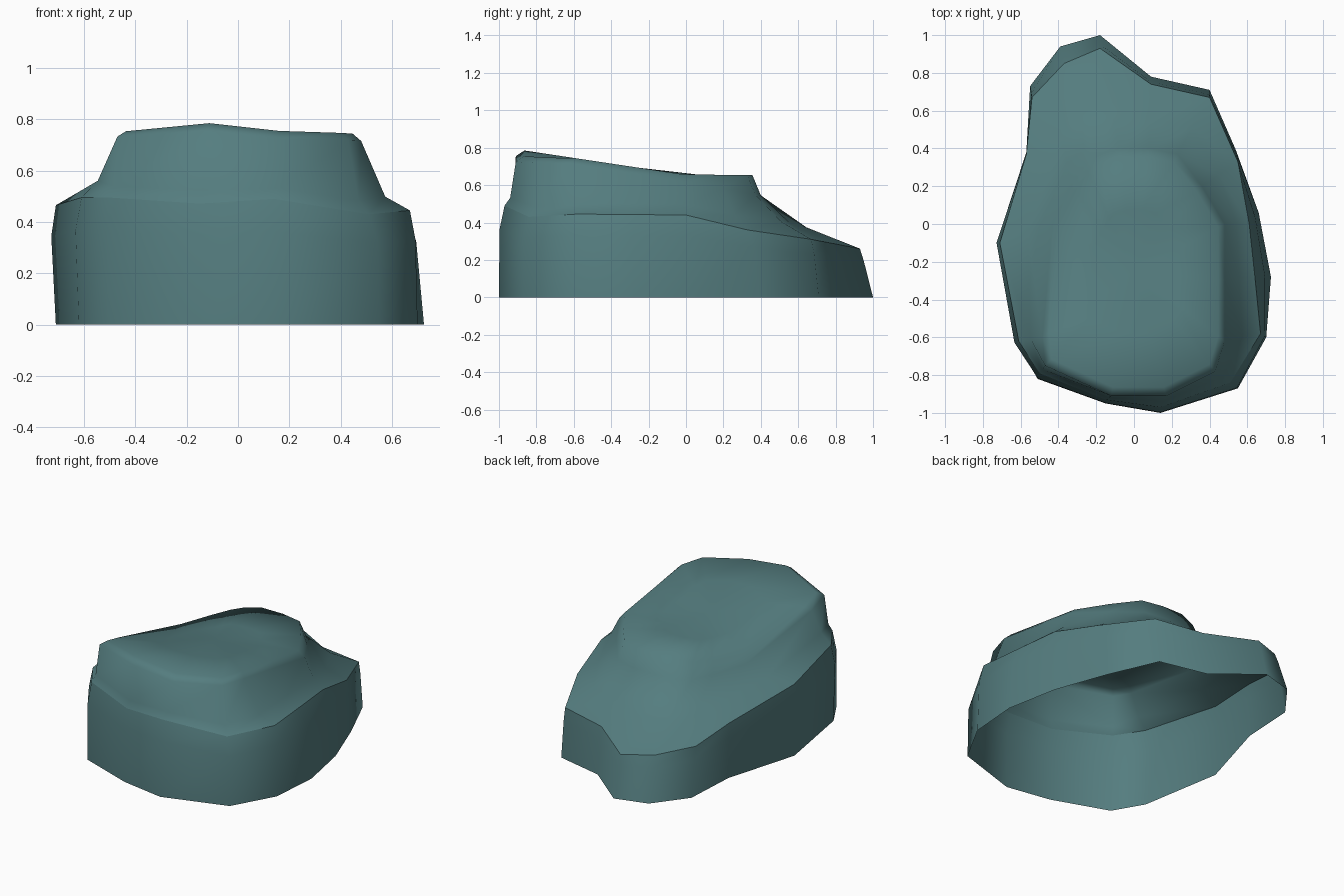
import bpy, bmesh

if "Cube" in bpy.data.objects:
    bpy.data.objects.remove(bpy.data.objects["Cube"])

# Plan outlines, anticlockwise from the narrow back tip
BASE = [(-.18, 1.0), (-.39, .94), (-.55, .73), (-.57, .38), (-.71, -.10), (-.62, -.63),
        (-.51, -.82), (-.15, -.95), (.14, -1.0), (.55, -.87), (.70, -.60), (.725, -.28),
        (.66, .06), (.54, .39), (.40, .71), (.09, .78)]
RIM = [(-.18, .93), (-.37, .85), (-.54, .67), (-.57, .37), (-.71, -.10), (-.61, -.62),
       (-.50, -.79), (-.15, -.93), (.14, -.97), (.51, -.84), (.67, -.58), (.64, -.28),
       (.61, 0), (.55, .33), (.40, .67), (.09, .74)]
SHOULDER = [(-.08, .40), (-.20, .36), (-.26, .31), (-.33, .20), (-.43, 0), (-.485, -.60),
            (-.47, -.75), (-.12, -.91), (.17, -.91), (.43, -.78), (.48, -.62), (.48, -.30),
            (.48, 0), (.36, .20), (.23, .37), (.08, .40)]


def interp(table, v):
    """Piecewise linear lookup."""
    if v <= table[0][0]:
        return table[0][1]
    for (a, p), (b, q) in zip(table, table[1:]):
        if v <= b:
            return p + (q - p) * (v - a) / (b - a)
    return table[-1][1]


def rim_z(x, y):
    z = interp([(-.97, .49), (-.84, .43), (-.58, .445), (0, .44), (.33, .36), (.67, .31), (.93, .26)], y)
    if x < -.4 and y < -.5:
        z = .495
    elif x < 0 and y < .1:
        z = max(z, .465)
    return z


def top_z(x, y):
    """Plateau height: falls to the back, dips on the left and front right."""
    z = interp([(-.86, .785), (-.5, .73), (0, .655), (.35, .655)], y)
    z -= interp([(-.4, .055), (-.1, 0)], x) * interp([(-.8, 0), (-.4, .8), (0, 1)], y)
    z -= interp([(-.1, 0), (.2, .035)], x) * interp([(-.85, 1), (-.6, 0)], y)
    return z


def mix(a, b, t, tz):
    return (a[0] + (b[0] - a[0]) * t, a[1] + (b[1] - a[1]) * t, a[2] + (b[2] - a[2]) * tz)


def plateau_ring(s):
    ring = [(x * s, -.25 + (y + .25) * s) for x, y in SHOULDER]
    return [(x, y, top_z(x, y)) for x, y in ring]


# Stacked cross-sections: wall, rim, concave foot, shoulder, plateau
base = [(x, y, 0) for x, y in BASE]
rim = [(x, y, rim_z(x, y)) for x, y in RIM]
mid = []
for b, r in zip(base, rim):
    x, y, z = mix(b, r, interp([(-.8, .1), (-.5, .35), (.5, .4), (.8, .7)], b[1]), .74)
    mid.append((x * (1.025 if x < -.6 else 1), y, z))
shoulder = [(x, y, top_z(x, y) - interp([(-.6, .03), (0, .04), (.4, .11)], y)) for x, y in SHOULDER]
foot = []
for r, s in zip(rim, shoulder):
    left = s[0] < 0 and s[1] > -.65
    t = interp([(-.8, .5), (.4, .54)], s[1])
    tz = interp([(-.8, .18), (-.6, .2), (0, .33), (.4, .4)], s[1])
    foot.append(mix(r, s, t, max(tz, .33) if left else tz))
rings = [base, mid, rim, foot, shoulder, plateau_ring(.93), plateau_ring(.5)]

bm = bmesh.new()
loops = [[bm.verts.new(p) for p in ring] for ring in rings]
n = len(BASE)
for lo, hi in zip(loops, loops[1:]):
    for i in range(n):
        j = (i + 1) % n
        bm.faces.new((lo[i], lo[j], hi[j], hi[i]))
centre = bm.verts.new((0, -.25, top_z(0, -.25)))
for i in range(n):
    bm.faces.new((loops[-1][i], loops[-1][(i + 1) % n], centre))

# Smooth surface with one hard crease along the rim; underside left open
for f in bm.faces:
    f.smooth = True
for i in range(n):
    bm.edges.get((loops[2][i], loops[2][(i + 1) % n])).smooth = False
bm.normal_update()

mesh = bpy.data.meshes.new("boulder")
bm.to_mesh(mesh)
bm.free()
rock = bpy.data.objects.new("boulder", mesh)
bpy.context.collection.objects.link(rock)

mat = bpy.data.materials.new("slate teal")
mat.diffuse_color = (.09, .205, .213, 1)
mat.use_nodes = True
mat.node_tree.nodes["Principled BSDF"].inputs["Base Color"].default_value = mat.diffuse_color
mesh.materials.append(mat)
